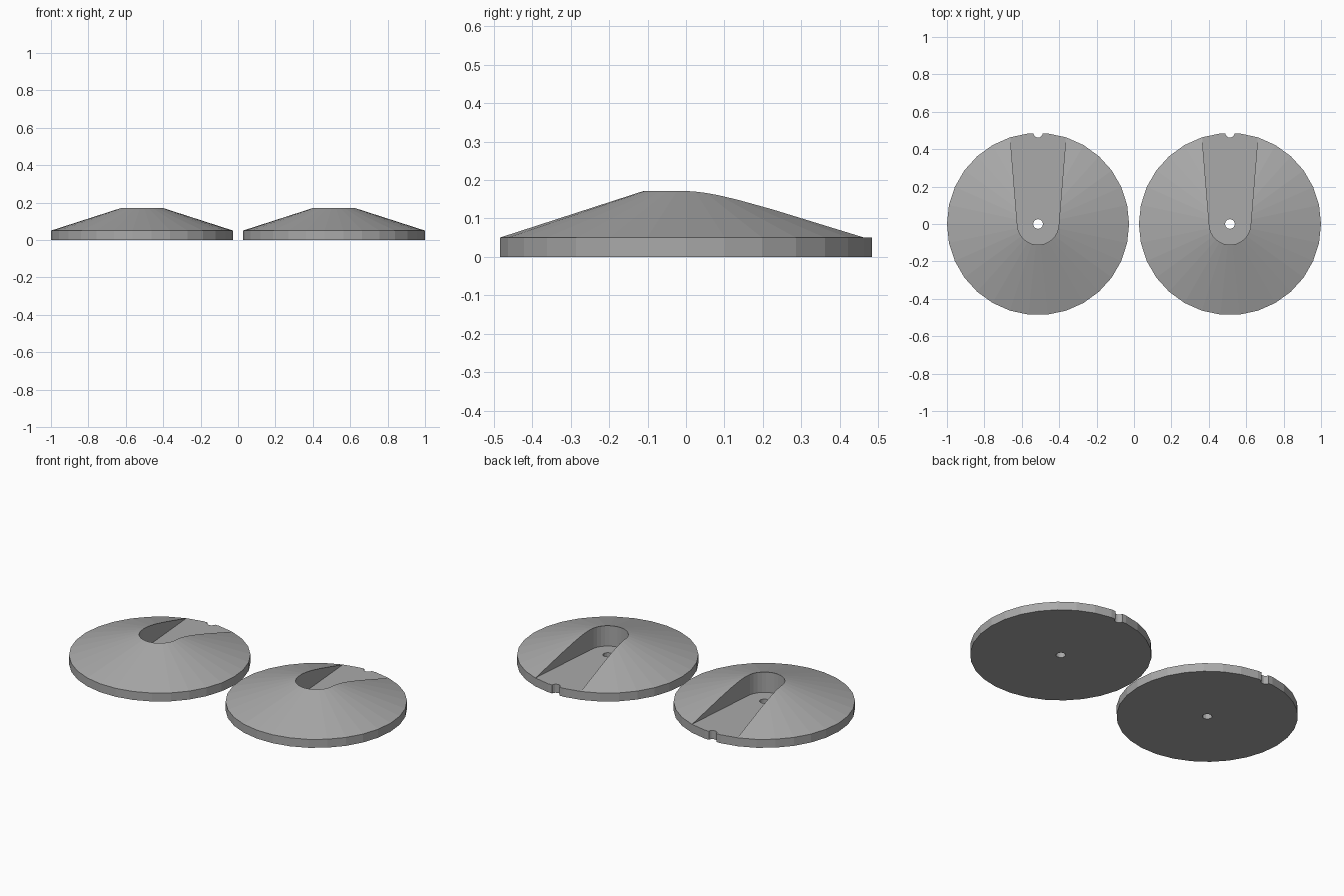
import bpy, bmesh
from math import cos, sin, pi

cube = bpy.data.objects.get("Cube")
if cube:
    bpy.data.objects.remove(cube, do_unlink=True)

RADIUS, TOP_RADIUS = 0.487, 0.112
RIM, HEIGHT = 0.05, 0.171
OFFSET = 0.513

grey = bpy.data.materials.new("plain grey")
grey.use_nodes = True
colour = (0.4, 0.4, 0.4, 1)
grey.diffuse_color = colour
grey.node_tree.nodes["Principled BSDF"].inputs["Base Color"].default_value = colour


def ring(radius, sides, cy=0):
    return [(radius * cos(2 * pi * i / sides), cy + radius * sin(2 * pi * i / sides))
            for i in range(sides)]


def loft(name, layers):
    """Solid through stacked outlines, each given as (z, points)."""
    bm = bmesh.new()
    rows = [[bm.verts.new((x, y, z)) for x, y in pts] for z, pts in layers]
    n = len(rows[0])
    for low, high in zip(rows, rows[1:]):
        for i in range(n):
            j = (i + 1) % n
            bm.faces.new((low[i], low[j], high[j], high[i]))
    bm.faces.new(rows[0][::-1])
    bm.faces.new(rows[-1])
    bmesh.ops.recalc_face_normals(bm, faces=bm.faces)
    mesh = bpy.data.meshes.new(name)
    bm.to_mesh(mesh)
    bm.free()
    mesh.materials.append(grey)
    obj = bpy.data.objects.new(name, mesh)
    bpy.context.collection.objects.link(obj)
    return obj


# Conical disc with an upright rim
disc = loft("left_disc", [(0, ring(RADIUS, 30)), (RIM, ring(RADIUS, 30)),
                          (HEIGHT, ring(TOP_RADIUS, 30))])

# Flared slot with a round inner end, centre hole and rim notch
arc = [(0.111 * cos(pi + pi * i / 15), 0.111 * sin(pi + pi * i / 15)) for i in range(16)]
slot = arc + [(0.16, 0.6), (-0.16, 0.6)]
cutters = [
    loft("slot_cutter", [(RIM + 0.0005, slot), (0.3, slot)]),
    loft("hole_cutter", [(-0.1, ring(0.026, 16)), (0.3, ring(0.026, 16))]),
    loft("notch_cutter", [(-0.1, ring(0.025, 16, RADIUS)), (0.3, ring(0.025, 16, RADIUS))]),
]
for cutter in cutters:
    cutter.hide_render = True
    cut = disc.modifiers.new(cutter.name, 'BOOLEAN')
    cut.operation = 'DIFFERENCE'
    cut.solver = 'EXACT'
    cut.object = cutter

# Bake the cuts and discard the cutters
bpy.context.view_layer.update()
graph = bpy.context.evaluated_depsgraph_get()
baked = bpy.data.meshes.new_from_object(disc.evaluated_get(graph))
disc.modifiers.clear()
disc.data = baked
for cutter in cutters:
    bpy.data.objects.remove(cutter, do_unlink=True)

# Matching pair of discs
disc.location.x = OFFSET
twin = bpy.data.objects.new("right_disc", baked)
twin.location.x = -OFFSET
bpy.context.collection.objects.link(twin)
